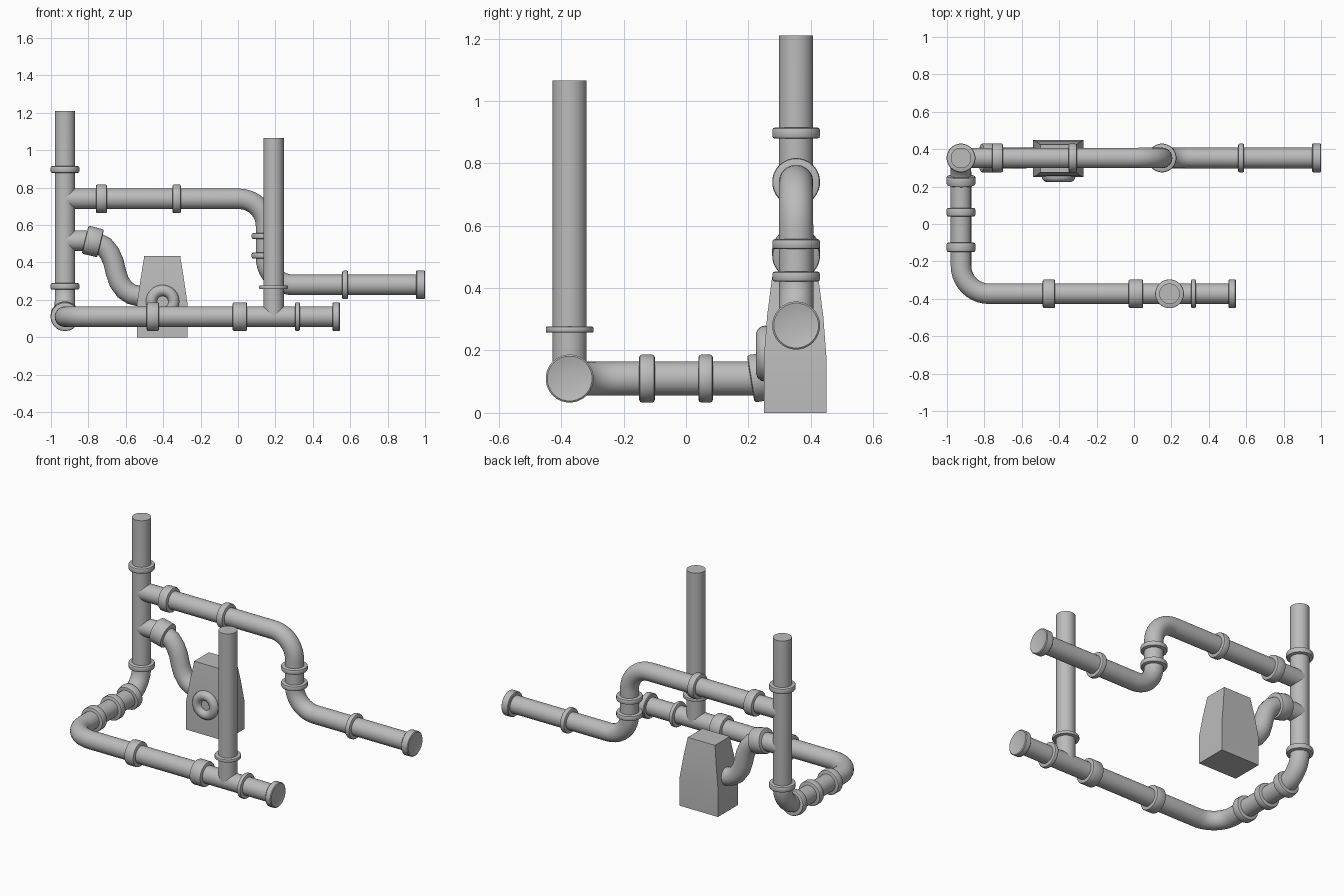
import bpy, bmesh, math
from mathutils import Vector

if "Cube" in bpy.data.objects:
    bpy.data.objects.remove(bpy.data.objects["Cube"])

grey = bpy.data.materials.new("pipe grey")
grey.diffuse_color = (0.5, 0.5, 0.5, 1)
grey.use_nodes = True
grey.node_tree.nodes["Principled BSDF"].inputs["Base Color"].default_value = grey.diffuse_color
R, RF = 0.055, 0.077          # pipe and flange radius
YB, YF = 0.353, -0.373        # back and front pipe planes
XL, ZL = -0.925, 0.11         # left riser, low run height


def finish(name, bm, angle=40):
    bmesh.ops.recalc_face_normals(bm, faces=bm.faces)
    me = bpy.data.meshes.new(name)
    bm.to_mesh(me)
    bm.free()
    ob = bpy.data.objects.new(name, me)
    bpy.context.collection.objects.link(ob)
    me.materials.append(grey)
    bpy.context.view_layer.objects.active = ob
    bpy.ops.object.select_all(action='DESELECT')
    ob.select_set(True)
    bpy.ops.object.shade_smooth_by_angle(angle=math.radians(angle))
    return ob


def sweep(name, pts, radii=None, n=28, tangent=None):
    """Capped tube along a path, optionally with a radius per point."""
    pts = [Vector(p) for p in pts]
    radii = radii or [R] * len(pts)
    bm = bmesh.new()
    rings, u = [], None
    for i, p in enumerate(pts):
        a, b = pts[max(i - 1, 0)], pts[min(i + 1, len(pts) - 1)]
        t = tangent or ((p - a).normalized() + (b - p).normalized()).normalized()
        u = t.orthogonal() if u is None else u - t * u.dot(t)
        u.normalize()
        v = t.cross(u)
        rings.append([bm.verts.new(p + radii[i] * (u * math.cos(k * math.tau / n)
                      + v * math.sin(k * math.tau / n))) for k in range(n)])
    for a, b in zip(rings, rings[1:]):
        for k in range(n):
            bm.faces.new((a[k], a[k - 1], b[k - 1], b[k]))
    bm.faces.new(rings[0])
    bm.faces.new(rings[-1])
    return finish(name, bm)


def bent(corners, r, steps=10):
    """Path through corners with rounded bends."""
    c = [Vector(p) for p in corners]
    out = [c[0]]
    for a, p, b in zip(c, c[1:], c[2:]):
        d, e = (a - p).normalized(), (b - p).normalized()
        o = p + (d + e) * r
        for i in range(steps + 1):
            t = i / steps * math.pi / 2
            out.append(o - e * r * math.cos(t) - d * r * math.sin(t))
    return out + [c[-1]]


def flange(name, centre, axis, width):
    """Collar with rounded rims."""
    c, d, h = Vector(centre), Vector(axis).normalized(), width / 2
    b = min(0.008, h * 0.5)
    prof = [(-h, RF - b), (-h + b * .3, RF - b * .3), (-h + b, RF),
            (h - b, RF), (h - b * .3, RF - b * .3), (h, RF - b)]
    sweep(name, [c + d * s for s, _ in prof], [r for _, r in prof], tangent=d)


def end_cap(name, centre, width):
    """Pipe end with a shallow dished face."""
    c, d, h = Vector(centre), Vector((1, 0, 0)), width / 2
    prof = [(-h, RF - .004), (-h + .004, RF), (h - .004, RF), (h, RF - .005),
            (h - .002, RF - .015), (h - .006, RF - .03), (h - .007, .01)]
    sweep(name, [c + d * s for s, _ in prof], [r for _, r in prof], tangent=d)


X, Y, Z = (1, 0, 0), (0, 1, 0), (0, 0, 1)

# left riser, bending into the low run that turns along the front
sweep("riser_and_low_run", bent([(XL, YB, 1.21), (XL, YB, ZL), (XL, YF, ZL), (0.53, YF, ZL)], 0.15))
for z in (0.897, 0.272):
    flange("riser_flange", (XL, YB, z), Z, 0.035)
for y, w in ((-0.125, 0.05), (0.063, 0.046)):
    flange("side_flange", (XL, y, ZL), Y, w)
flange("elbow_flange", (XL, 0.232, ZL + 0.003), (0, 1, 0.16), 0.05)
for x, w in ((-0.455, 0.066), (0.01, 0.078), (0.318, 0.025)):
    flange("front_flange", (x, YF, ZL), X, w)
end_cap("low_end_cap", (0.525, YF, ZL), 0.04)

# front standpipe
sweep("front_standpipe", [(0.19, YF, ZL), (0.19, YF, 1.066)])
flange("standpipe_flange", (0.19, YF, 0.267), Z, 0.02)

# upper run with its drop
XD, ZU, ZD = 0.15, 0.74, 0.28
sweep("upper_run", bent([(XL, YB, ZU), (XD, YB, ZU), (XD, YB, ZD), (0.98, YB, ZD)], 0.145))
for x, w in ((-0.73, 0.06), (-0.328, 0.045)):
    flange("upper_flange", (x, YB, ZU), X, w)
for z in (0.541, 0.437):
    flange("drop_flange", (XD, YB, z), Z, 0.032)
flange("outlet_flange", (0.573, YB, ZD), X, 0.032)
end_cap("outlet_end_cap", (0.976, YB, ZD), 0.048)

# curved branch from the riser to the box
path = [(-.925, .515), (-.83, .517), (-.76, .51), (-.715, .485), (-.685, .447), (-.665, .40),
        (-.652, .345), (-.635, .295), (-.605, .253), (-.57, .23), (-.53, .22), (-.45, .22)]
sweep("box_branch", [(x, YB, z) for x, z in path])
flange("branch_flange", (-0.776, YB, 0.512), (1, 0, -0.24), 0.085)

# tapered box
bm = bmesh.new()
levels = ((0, .135, .1), (.18, .135, .1), (.31, .116, .09), (.435, .096, .074))
rings = [[bm.verts.new((-.405 + sx * w, .35 + sy * d, z))
          for sx, sy in ((-1, -1), (1, -1), (1, 1), (-1, 1))] for z, w, d in levels]
for a, b in zip(rings, rings[1:]):
    for k in range(4):
        bm.faces.new((a[k - 1], a[k], b[k], b[k - 1]))
bm.faces.new(rings[0])
bm.faces.new(rings[-1])
finish("tapered_box", bm)

# ring handle on the box front
bm = bmesh.new()
N, M = 32, 14
ring = [[bm.verts.new((-.403 + (.06 + .03 * math.cos(b)) * math.cos(a), .254 + .03 * math.sin(b),
                       .19 + (.06 + .03 * math.cos(b)) * math.sin(a)))
         for b in (j * math.tau / M for j in range(M))] for a in (i * math.tau / N for i in range(N))]
for i in range(N):
    for j in range(M):
        bm.faces.new((ring[i - 1][j - 1], ring[i][j - 1], ring[i][j], ring[i - 1][j]))
finish("ring_handle", bm, 60)
